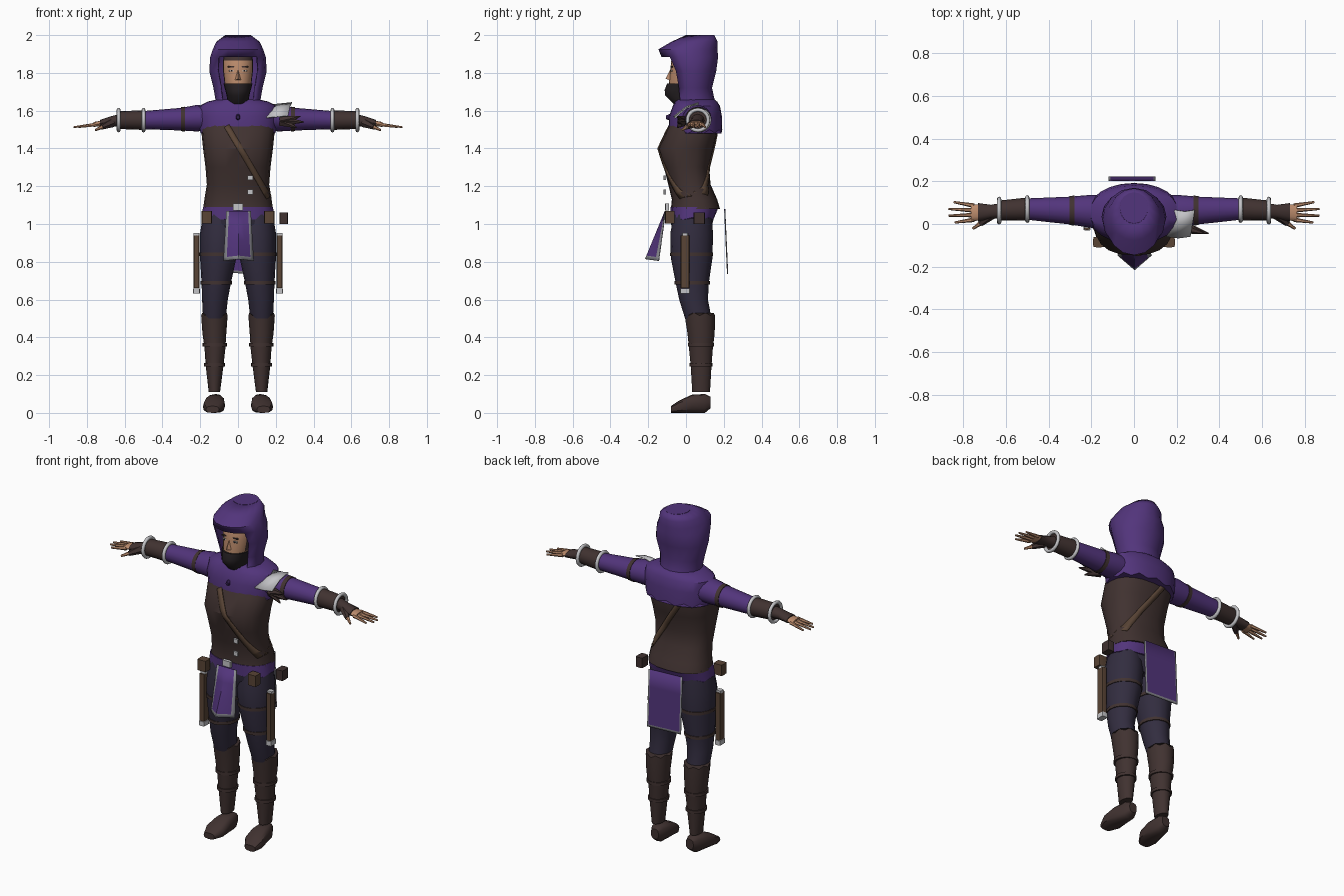
import bpy, bmesh, math
from mathutils import Vector

cube = bpy.data.objects.get("Cube")
if cube:
    bpy.data.objects.remove(cube, do_unlink=True)


def material(name, *rgb):
    m = bpy.data.materials.new(name)
    m.use_nodes = True
    m.diffuse_color = (*rgb, 1)
    bsdf = next(n for n in m.node_tree.nodes if n.type == 'BSDF_PRINCIPLED')
    bsdf.inputs["Base Color"].default_value = (*rgb, 1)
    return m


PURPLE = material("purple cloth", .085, .035, .2)
VIOLET = material("dark violet", .035, .015, .08)
LEATHER = material("dark leather", .052, .032, .03)
STRAP = material("brown strap", .1, .058, .036)
PANTS = material("navy trousers", .032, .026, .05)
SKIN = material("skin", .5, .26, .15)
SILVER = material("silver", .55, .55, .57)
TRIM = material("grey trim", .25, .25, .28)
BLACK = material("black cloth", .018, .014, .016)
WHITE = material("eye white", .6, .55, .5)


def build(name, verts, faces, mats, rule=None, thick=0, angle=40):
    """Make an object; rule(face centre) picks the material slot."""
    bm = bmesh.new()
    vs = [bm.verts.new(v) for v in verts]
    for f in faces:
        bm.faces.new([vs[i] for i in f])
    bmesh.ops.recalc_face_normals(bm, faces=bm.faces)
    for f in bm.faces:
        f.material_index = rule(f.calc_center_median()) if rule else 0
    me = bpy.data.meshes.new(name)
    bm.to_mesh(me)
    bm.free()
    ob = bpy.data.objects.new(name, me)
    bpy.context.collection.objects.link(ob)
    for m in mats:
        me.materials.append(m)
    if thick:
        mod = ob.modifiers.new("thickness", 'SOLIDIFY')
        mod.thickness = thick
    bpy.ops.object.select_all(action='DESELECT')
    ob.select_set(True)
    bpy.context.view_layer.objects.active = ob
    bpy.ops.object.shade_smooth_by_angle(angle=math.radians(angle))
    return ob


def power(c, e):
    return math.copysign(abs(c) ** (2 / e), c)


def loft(name, rings, *mats, axis='z', n=16, e=2, caps=True, skip=None, ragged=0, **kw):
    """Skin a row of ovals: (position, centre u, centre v, radius u, radius v)."""
    verts, faces = [], []
    for k, (t, u, v, ru, rv) in enumerate(rings):
        for i in range(n):
            a = math.tau * i / n
            p, q = u + ru * power(math.sin(a), e), v - rv * power(math.cos(a), e)
            drop = ragged * (i % 2) if k == 0 else 0
            verts.append({'x': (t, p, q), 'y': (p, t, q), 'z': (p, q, t - drop)}[axis])
    for k in range(len(rings) - 1):
        for i in range(n):
            if not (skip and skip(k, i)):
                j = (i + 1) % n
                faces.append((k*n + i, k*n + j, k*n + n + j, k*n + n + i))
    if caps:
        faces += [range(n), range(len(verts) - n, len(verts))]
    return build(name, verts, faces, mats, **kw)


def box(name, centre, size, mat):
    x, y, z = (s / 2 for s in size)
    ring = [(centre[2] - z, *centre[:2], x, y), (centre[2] + z, *centre[:2], x, y)]
    return loft(name, ring, mat, n=8, e=8)


def rod(name, a, b, r1, r2, mat, n=6):
    a, b = Vector(a), Vector(b)
    d = (b - a).normalized()
    side = d.cross(Vector((0, 0, 1))).normalized()
    up = side.cross(d)
    verts = [c + r * (side * math.cos(math.tau*i/n) + up * math.sin(math.tau*i/n))
             for c, r in ((a, r1), (b, r2)) for i in range(n)]
    faces = [(i, (i+1) % n, n + (i+1) % n, n + i) for i in range(n)]
    return build(name, verts, faces + [range(n), range(n, 2*n)], [mat])


def grid(name, cols, rows, place, mats, rule=None, thick=.006):
    """Sheet of cloth from place(u, v)."""
    w = len(cols)
    verts = [place(u, v) for v in rows for u in cols]
    faces = [(r*w + c, r*w + c + 1, r*w + w + c + 1, r*w + w + c)
             for r in range(len(rows) - 1) for c in range(w - 1)]
    return build(name, verts, faces, mats, rule, thick)


# Torso and hips
E = 2.4
TORSO = [(1.08, 0, .05, .185, .13), (1.13, 0, .045, .178, .12), (1.21, 0, .018, .165, .112),
         (1.3, 0, .003, .172, .12), (1.4, 0, 0, .185, .147), (1.5, 0, .035, .195, .135),
         (1.58, 0, .05, .17, .11)]
loft("leather_tunic", TORSO, LEATHER, e=E, n=20)
loft("hips", [(.94, 0, .03, .1, .09), (1, 0, .03, .185, .11), (1.09, 0, .04, .18, .12)], PANTS, e=E)
loft("sash", [(1.035, 0, .035, .193, .115), (1.09, 0, .045, .185, .128)], PURPLE, e=E, ragged=.012)


def tunic_y(x, z, side):
    for a, b in zip(TORSO, TORSO[1:]):
        if z <= b[0]:
            f = (z - a[0]) / (b[0] - a[0])
            cy, rx, ry = (a[i] + f * (b[i] - a[i]) for i in (2, 3, 4))
            return cy + side * (ry * max(0, 1 - abs(x / rx) ** E) ** (1 / E) + .005)


# Diagonal strap, front and back
for label, side, a, b in (("front", -1, (-.06, 1.52), (.165, 1.14)), ("back", 1, (-.08, 1.5), (.16, 1.16))):
    def on_tunic(u, v):
        x = a[0] + v * (b[0] - a[0]) + u * .013
        z = a[1] + v * (b[1] - a[1]) + u * .008
        return x, tunic_y(x, z, side), z
    grid(label + "_strap", (-1, 0, 1), [i / 12 for i in range(13)], on_tunic, [STRAP])

# Mantle, brooch and fastenings
loft("mantle", [(1.5, 0, .05, .203, .142), (1.57, 0, .05, .213, .14), (1.625, 0, .055, .205, .125),
                (1.648, 0, .055, .16, .11), (1.66, 0, .05, .11, .1)], PURPLE, n=24, e=2.2, ragged=.02)
loft("brooch", [(-.105, 0, 1.565, .008, .01), (-.08, 0, 1.565, .014, .02)], VIOLET, axis='y', n=10)
for z in (1.17, 1.245):
    box("silver_button", (.065, -.112, z), (.03, .012, .025), SILVER)
box("belt_buckle", (0, -.1, 1.09), (.055, .02, .035), SILVER)

# Hood with the face opening left out
HOOD = [(1.6, 0, .05, .125, .12), (1.65, 0, .045, .118, .108), (1.72, 0, .035, .13, .103),
        (1.81, 0, .035, .152, .125), (1.885, 0, .02, .147, .15), (1.925, 0, .01, .133, .156),
        (1.965, 0, .045, .115, .122), (2, 0, .075, .068, .075)]
loft("hood", HOOD, PURPLE, e=2, caps=False, thick=.008, angle=35,
     skip=lambda k, i: 1 <= k <= 3 and i in (0, 1, 14, 15))
loft("hood_crown", [(1.992, 0, .075, .066, .073), (2, 0, .075, .066, .073)], PURPLE)

# Head, mask and features
loft("head", [(1.55, 0, .04, .05, .05), (1.66, 0, .02, .05, .06), (1.69, 0, -.02, .055, .073),
              (1.75, 0, -.01, .072, .08), (1.82, 0, 0, .08, .083), (1.865, 0, .005, .08, .083),
              (1.91, 0, .015, .07, .075), (1.94, 0, .02, .035, .04)], SKIN, LEATHER, n=20,
     rule=lambda c: int(c.z > 1.865 or (c.z > 1.7 and c.y > -.025)))
loft("face_mask", [(1.63, 0, .01, .055, .07), (1.68, 0, -.025, .06, .085), (1.71, 0, -.02, .068, .093),
                   (1.745, 0, -.012, .077, .088)], BLACK, n=20)
build("nose", [(-.016, -.086, 1.762), (.016, -.086, 1.762), (0, -.108, 1.768), (0, -.08, 1.825)],
      [(0, 1, 2), (0, 2, 3), (1, 3, 2), (0, 3, 1)], [SKIN])
for s, label in ((-1, "right_"), (1, "left_")):
    box(label + "eye", (s * .034, -.076, 1.812), (.028, .008, .009), WHITE)
    box(label + "pupil", (s * .033, -.079, 1.812), (.01, .008, .009), BLACK)
    box(label + "brow", (s * .036, -.074, 1.832), (.038, .009, .007), LEATHER)

    # Legs, boots and straps
    def along(rows):
        return [(z, s * x, y, rx, ry) for z, x, y, rx, ry in rows]
    loft(label + "leg", along([(1.05, .095, .035, .09, .1), (.95, .098, .03, .103, .113),
         (.82, .105, .03, .096, .11), (.69, .115, .033, .078, .088), (.6, .122, .04, .068, .076),
         (.5, .125, .065, .06, .07)]), PANTS)
    loft(label + "boot", along([(.515, .125, .073, .07, .08), (.42, .125, .08, .063, .072),
         (.34, .122, .079, .055, .063), (.25, .124, .08, .047, .055), (.11, .125, .08, .03, .047)]),
         LEATHER, ragged=-.015)
    for z, x, y, rx, ry in ((.84, .104, .03, .101, .114), (.69, .115, .033, .083, .093),
                            (.36, .123, .079, .066, .069), (.255, .124, .08, .056, .061)):
        loft(label + "leg_band", along([(z - .009, x, y, rx, ry), (z + .009, x, y, rx, ry)]), LEATHER)
    loft(label + "shoe", [(.13, s * .115, .055, .025, .03), (.1, s * .118, .05, .04, .05),
         (.03, s * .122, .048, .052, .048), (-.035, s * .128, .033, .058, .033),
         (-.08, s * .135, .018, .035, .018)], LEATHER, axis='y', n=12, e=2.8)

    # Knife sheaths
    box(label + "sheath", (s * .22, -.005, .8), (.03, .046, .28), STRAP)
    box(label + "sheath_tip", (s * .22, -.005, .645), (.036, .052, .027), SILVER)
    box(label + "sheath_top", (s * .22, -.005, .945), (.032, .03, .014), SILVER)
    box(label + "belt_pouch", (s * .165, -.085, 1.035), (.055, .05, .065), STRAP)

    # Arms
    def out(rows):
        return [(s * x, y, z, ry, rz) for x, y, z, ry, rz in rows]
    loft(label + "sleeve", out([(.15, .055, 1.56, .08, .065), (.22, .06, 1.56, .075, .07),
         (.3, .063, 1.555, .065, .06), (.5, .07, 1.55, .05, .048)]), PURPLE, axis='x')
    loft(label + "sleeve_band", out([(.28, .063, 1.555, .07, .066), (.303, .063, 1.555, .068, .063)]),
         LEATHER, axis='x')
    loft(label + "bracer", out([(.5, .07, 1.55, .054, .052), (.63, .063, 1.55, .047, .047)]),
         LEATHER, axis='x')
    for x, y in ((.5, .07), (.632, .063)):
        bpy.ops.mesh.primitive_torus_add(location=(s * x, y, 1.55), rotation=(0, math.pi / 2, 0),
                                         major_radius=.055, minor_radius=.01,
                                         major_segments=20, minor_segments=8)
        ring = bpy.context.object
        ring.name = label + "silver_ring"
        ring.data.materials.append(SILVER)
        bpy.ops.object.shade_smooth()

    # Hands
    loft(label + "glove", out([(.62, .063, 1.55, .036, .034), (.67, .058, 1.543, .032, .028),
         (.73, .055, 1.532, .043, .019)]), LEATHER, axis='x', n=12)
    loft(label + "palm", out([(.7, .056, 1.535, .036, .016), (.765, .052, 1.527, .04, .013)]),
         SKIN, axis='x', n=12)
    for i, reach in enumerate((.84, .868, .87, .845)):
        y = .02 + .022 * i
        rod(label + "finger", (s * .75, y, 1.527), (s * reach, y * 1.45 - .022, 1.513), .011, .005, SKIN)
    rod(label + "thumb_guard", (s * .67, .045, 1.535), (s * .72, .0, 1.512), .026, .013, LEATHER)
    rod(label + "thumb", (s * .71, .01, 1.517), (s * .755, -.022, 1.497), .012, .006, SKIN)

# Side pouch
box("side_pouch", (.242, .07, 1.03), (.045, .06, .06), LEATHER)

# Shoulder plate with dark spikes on the left side
grid("shoulder_plate", (0, .5, 1), (0, .5, 1),
     lambda u, v: (.15 + .115 * u + .04 * v - .02 * u * v, -.06 + .125 * v - .03 * (u - u * u),
                   1.565 + .07 * v + .06 * (v - v * v) + .01 * u), [SILVER])
for x, z in ((.33, 1.57), (.35, 1.54), (.31, 1.51)):
    rod("shoulder_spike", (.23, -.015, 1.545), (x, -.045, z), .03, .003, LEATHER)

# Cloth panels with metal trim
EDGES = (-1, -.78, -.4, 0, .4, .78, 1)
ROWS = (0, .3, .6, .93, 1)
grid("front_panel", EDGES, ROWS,
     lambda u, v: (.003 + u * (.065 + .016 * v), -.112 - v * (.035 + .07 * (1 - abs(u))),
                   1.07 - .265 * v + .01 * v * (1 - abs(u))), [PURPLE, TRIM],
     lambda c: int(abs(c.x - .003) > .054 or c.z < .83))
grid("back_panel", (-1, -.92, 0, .92, 1), (0, .3, .6, .96, 1),
     lambda u, v: (-.01 + .11 * u, .208 + .015 * v, 1.08 - .335 * v - .01 * (u + 1) / 2),
     [PURPLE, TRIM], lambda c: int(abs(c.x + .01) > .1 or c.z < .76))
